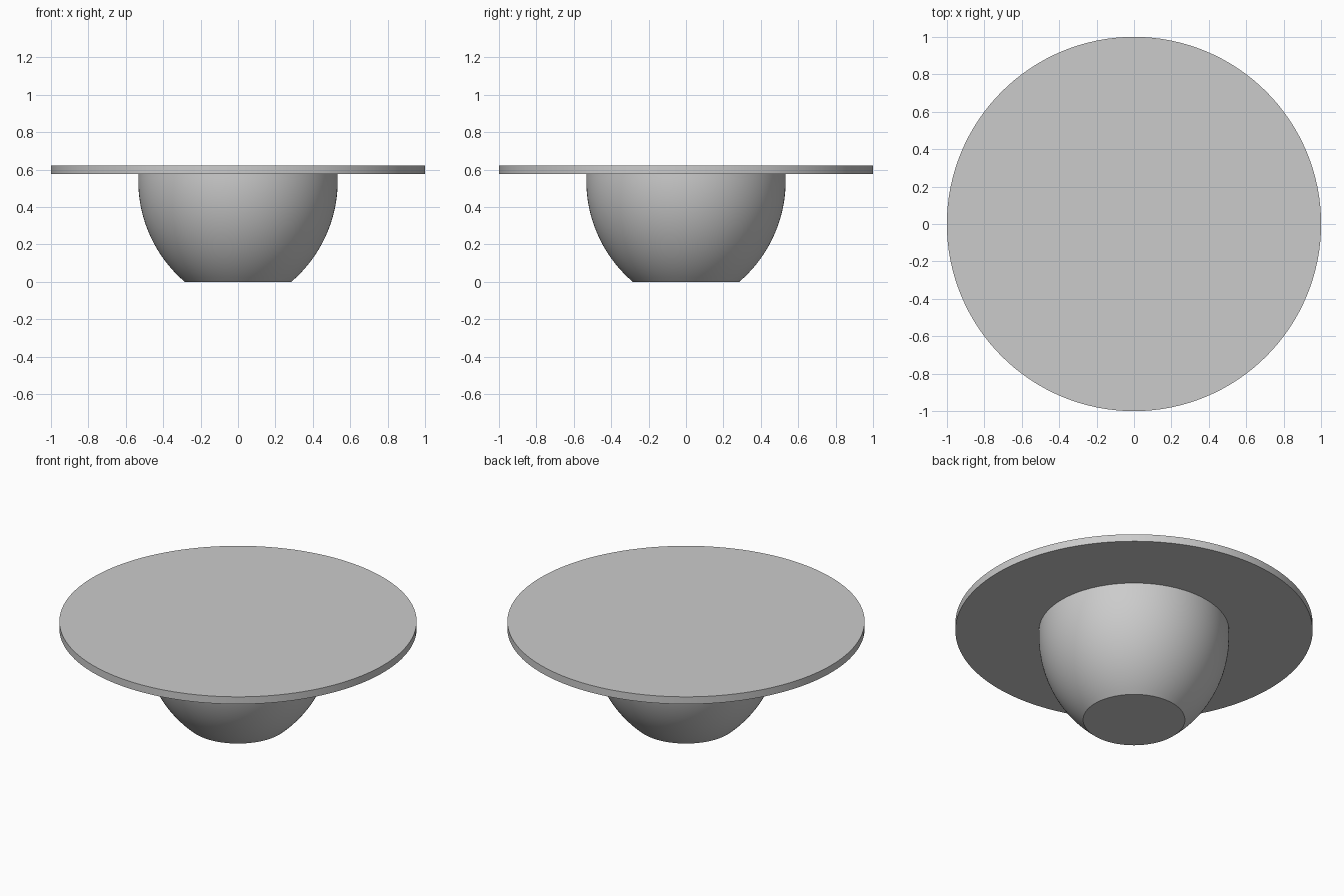
import bpy, bmesh, math

cube = bpy.data.objects.get("Cube")
if cube:
    bpy.data.objects.remove(cube, do_unlink=True)

GREY = (0.6, 0.6, 0.6, 1.0)
grey = bpy.data.materials.new("plain grey")
grey.use_nodes = True
grey.diffuse_color = GREY
grey.node_tree.nodes["Principled BSDF"].inputs["Base Color"].default_value = GREY


def lathe(name, profile, sides=128):
    """Turn a (radius, height) profile round z and cap both ends."""
    bm = bmesh.new()
    rings = []
    for r, z in profile:
        angles = [2 * math.pi * i / sides for i in range(sides)]
        rings.append([bm.verts.new((r * math.cos(a), r * math.sin(a), z)) for a in angles])
    for low, high in zip(rings, rings[1:]):
        for i in range(sides):
            j = (i + 1) % sides
            bm.faces.new((low[i], low[j], high[j], high[i]))
    bm.faces.new(rings[0][::-1])
    bm.faces.new(rings[-1])
    mesh = bpy.data.meshes.new(name)
    bm.to_mesh(mesh)
    bm.free()
    mesh.materials.append(grey)
    obj = bpy.data.objects.new(name, mesh)
    bpy.context.collection.objects.link(obj)
    bpy.ops.object.select_all(action="DESELECT")
    obj.select_set(True)
    bpy.context.view_layer.objects.active = obj
    bpy.ops.object.shade_smooth_by_angle(angle=math.radians(30))
    return obj


# Rounded pedestal: an arc from the narrow foot to the upright rim
FOOT, RIM, ARC_TOP, DISC_BASE, DISC_TOP = 0.285, 0.533, 0.54, 0.577, 0.622
bulge = RIM - FOOT
arc_radius = (bulge ** 2 + ARC_TOP ** 2) / (2 * bulge)
steps = 24
bowl = []
for k in range(steps + 1):
    z = DISC_BASE * k / steps
    bowl.append((RIM - arc_radius + math.sqrt(arc_radius ** 2 - (ARC_TOP - z) ** 2), z))
lathe("pedestal_bowl", bowl)

# Wide flat disc on top
lathe("top_disc", [(1.0, DISC_BASE), (1.0, DISC_TOP)])
